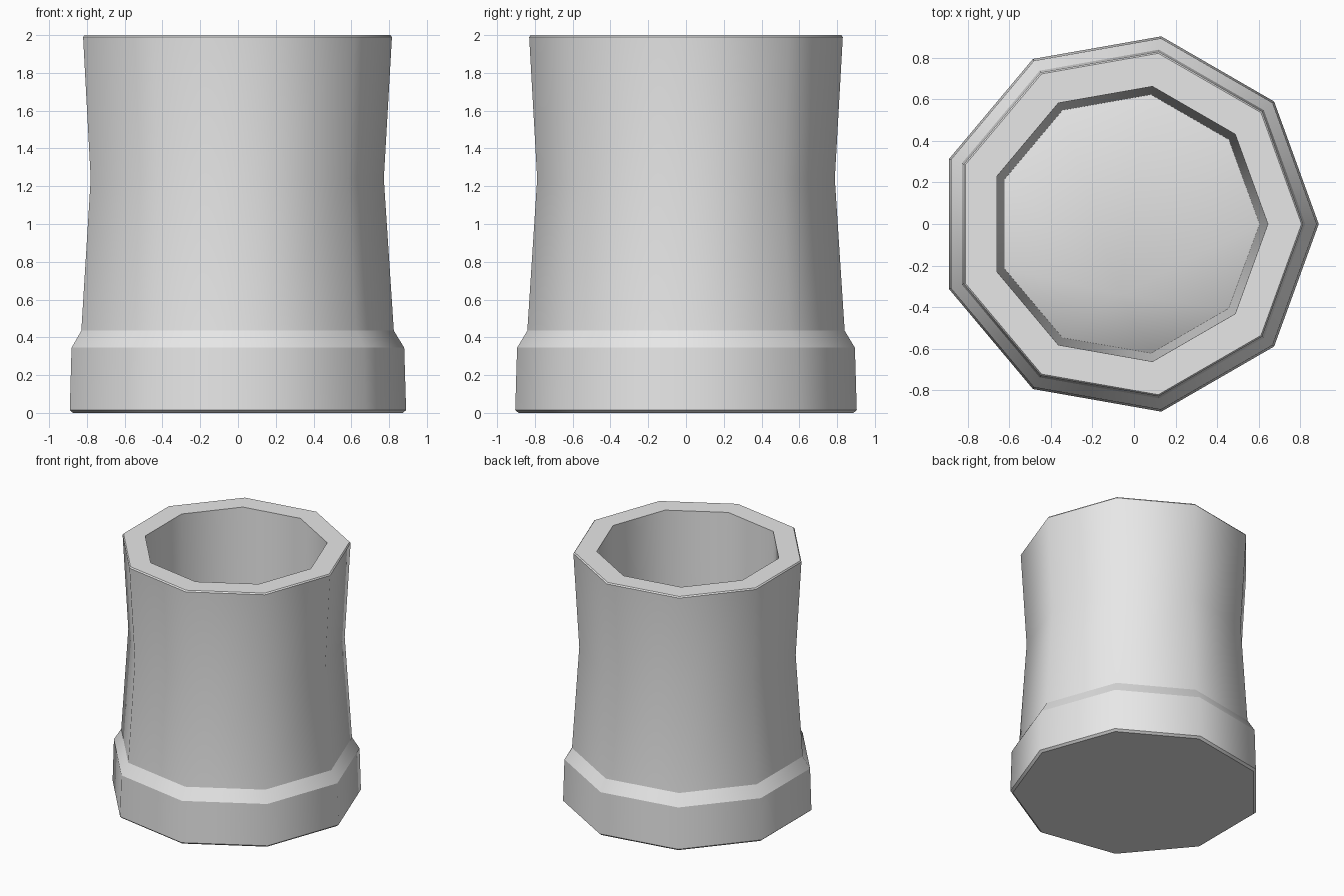
import bpy, bmesh
from math import cos, sin, tau, radians

cube = bpy.data.objects.get("Cube")
if cube:
    bpy.data.objects.remove(cube, do_unlink=True)

SIDES = 9
CENTRE_X = -0.028

# Single matte grey
grey = bpy.data.materials.new("light_grey")
grey.use_nodes = True
colour = (0.8, 0.8, 0.8, 1.0)
grey.diffuse_color = colour
grey.node_tree.nodes["Principled BSDF"].inputs["Base Color"].default_value = colour

# Radius and height, from the underside up the outside and down into the hollow
profile = [
    (0.900, 0.0), (0.918, 0.015),    # bottom bevel
    (0.908, 0.345), (0.853, 0.435),  # flared foot and its shoulder
    (0.800, 1.24),                   # waist
    (0.843, 1.99), (0.835, 2.0),     # lip
    (0.673, 2.0), (0.633, 0.4),      # inner wall
]

bm = bmesh.new()


def ring(radius, z):
    return [bm.verts.new((CENTRE_X + radius * cos(tau * i / SIDES),
                          radius * sin(tau * i / SIDES), z)) for i in range(SIDES)]


rings = [ring(r, z) for r, z in profile]

# Outer wall, rim and inner wall
for low, high in zip(rings, rings[1:]):
    for i in range(SIDES):
        j = (i + 1) % SIDES
        bm.faces.new((low[i], low[j], high[j], high[i]))

# Flat underside
bm.faces.new(rings[0][::-1])

# Inner floor, a shallow off-centre mound
peak = bm.verts.new((-0.07, -0.34, 0.6))
for i in range(SIDES):
    bm.faces.new((rings[-1][i], rings[-1][(i + 1) % SIDES], peak))

bm.normal_update()

# Smooth around the body, crisp where the profile turns
for face in bm.faces:
    face.smooth = True
for edge in bm.edges:
    a, b = edge.verts
    level = abs(a.co.z - b.co.z) < 0.001
    edge.smooth = not (level and edge.calc_face_angle(0) > radians(20))

mesh = bpy.data.meshes.new("pot")
bm.to_mesh(mesh)
bm.free()
mesh.materials.append(grey)
pot = bpy.data.objects.new("pot", mesh)
bpy.context.collection.objects.link(pot)
